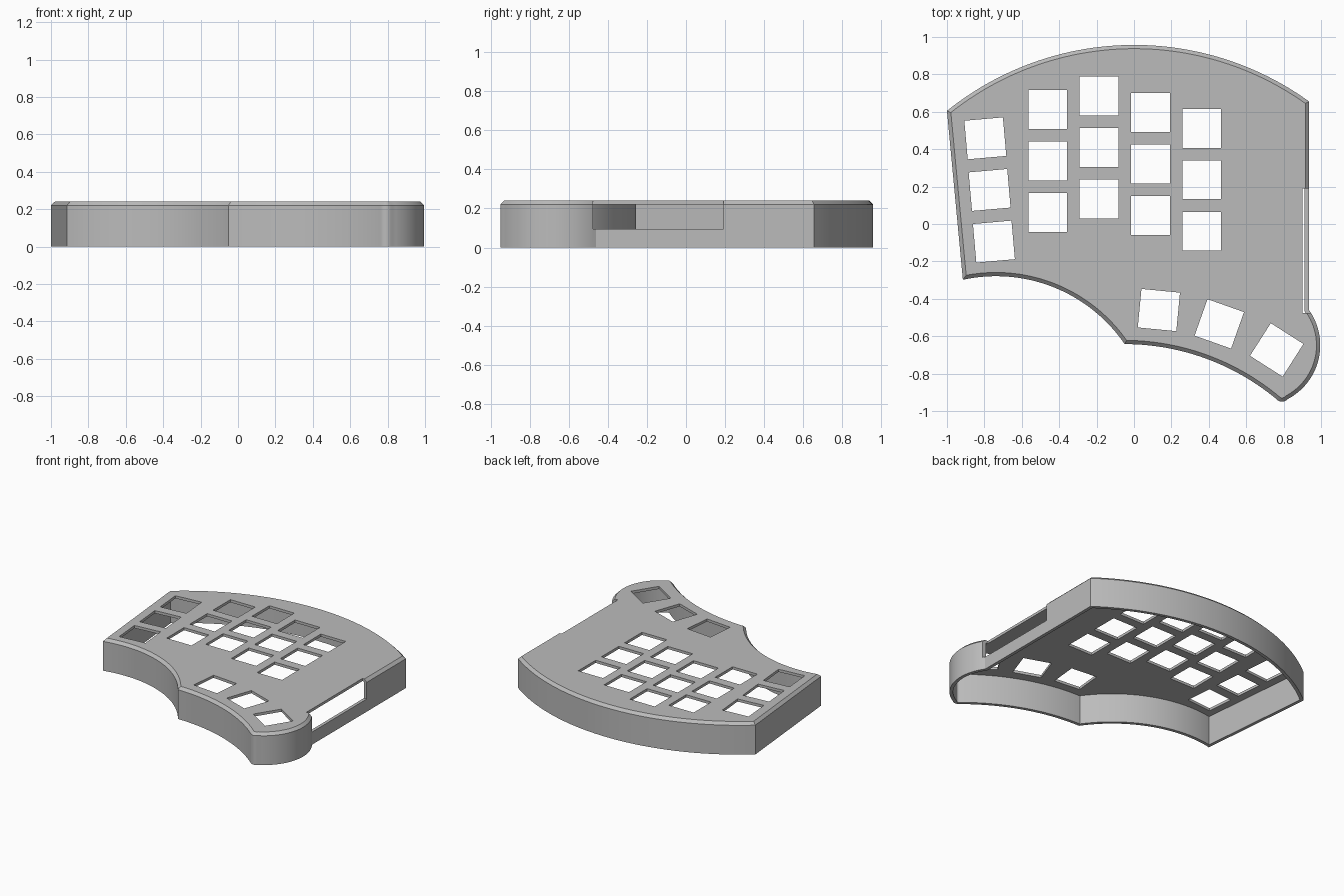
import bpy, bmesh, math
from mathutils import Vector, Matrix

cube = bpy.data.objects.get("Cube")
if cube:
    bpy.data.objects.remove(cube, do_unlink=True)

HEIGHT, CHAMFER, WALL = 0.24, 0.02, 0.024


def arc(p, q, bulge, n):
    """Points from p up to (not including) q, bulging to the right of travel."""
    p, q = Vector(p), Vector(q)
    d = q - p
    radius = (d.length_squared / 4 + bulge * bulge) / (2 * bulge)
    normal = Vector((d.y, -d.x)).normalized()
    centre = (p + q) / 2 + normal * (bulge - radius)
    sweep = 2 * math.asin(d.length / 2 / radius)
    return [centre + Matrix.Rotation(sweep * i / n, 2) @ (p - centre) for i in range(n)]


def inset(points, dist):
    """Mitred inward offset of a counterclockwise outline."""
    result = []
    for i, p in enumerate(points):
        a = (p - points[i - 1]).normalized()
        b = (points[(i + 1) % len(points)] - p).normalized()
        na, nb = Vector((-a.y, a.x)), Vector((-b.y, b.x))
        result.append(p + (na + nb) * dist / (1 + na.dot(nb)))
    return result


def make_object(name, bm):
    bmesh.ops.recalc_face_normals(bm, faces=bm.faces)
    mesh = bpy.data.meshes.new(name)
    bm.to_mesh(mesh)
    bm.free()
    obj = bpy.data.objects.new(name, mesh)
    bpy.context.collection.objects.link(obj)
    return obj


def add_box(bm, centre, size, angle=0):
    matrix = (Matrix.Translation(centre) @ Matrix.Rotation(math.radians(angle), 4, 'Z')
              @ Matrix.Diagonal((*size, 1)))
    bmesh.ops.create_cube(bm, size=1, matrix=matrix)


# Case outline: corners joined by arcs
back_right, back_left = (0.936, 0.655), (-1.0, 0.605)
front_left, front_mid = (-0.915, -0.298), (-0.05, -0.642)
tip_a, tip_b, lobe_end = (0.76, -0.935), (0.824, -0.935), (0.936, -0.46)
outline = (arc(back_right, back_left, 0.327, 48) + [Vector(back_left)]
           + arc(front_left, front_mid, -0.142, 32)
           + arc(front_mid, tip_a, -0.075, 28)
           + arc(tip_a, tip_b, 0.015, 6)
           + arc(tip_b, lobe_end, 0.11, 24) + [Vector(lobe_end)])

# Hollow shell: cavity ceiling, inner wall, rim, outer wall, chamfer, top
cavity = inset(outline, WALL)
shoulder = HEIGHT - CHAMFER
levels = [(cavity, shoulder), (cavity, 0), (outline, 0),
          (outline, shoulder), (inset(outline, CHAMFER), HEIGHT)]
bm = bmesh.new()
rings = [[bm.verts.new((p.x, p.y, z)) for p in pts] for pts, z in levels]
for lower, upper in zip(rings, rings[1:]):
    for i in range(len(lower)):
        j = (i + 1) % len(lower)
        bm.faces.new((lower[i], lower[j], upper[j], upper[i]))
bm.faces.new(rings[0])
bm.faces.new(rings[-1])
case = make_object("keyboard_case", bm)

# Key openings: straight columns, tilted outer column, thumb fan
PITCH, KEY = 0.275, 0.207
keys = [(x, y - PITCH * row, 0)
        for x, y in ((-0.461, 0.612), (-0.187, 0.684), (0.088, 0.596), (0.362, 0.511))
        for row in range(3)]
keys += [(-0.795 + 0.023 * row, 0.458 - 0.276 * row, 5) for row in range(3)]
keys += [(0.133, -0.46, -5.5), (0.456, -0.534, -19.5), (0.763, -0.673, -32.5)]
cut = bmesh.new()
for x, y, angle in keys:
    add_box(cut, (x, y, HEIGHT), (KEY, KEY, 0.12), angle)

# Side opening through the wall
add_box(cut, (0.94, -0.142, 0.2), (0.08, 0.666, 0.21))
cutter = make_object("opening_cutter", cut)
cutter.hide_render = True

mod = case.modifiers.new("openings", 'BOOLEAN')
mod.operation, mod.solver, mod.object = 'DIFFERENCE', 'EXACT', cutter
bpy.ops.object.select_all(action='DESELECT')
bpy.context.view_layer.objects.active = case
case.select_set(True)
bpy.ops.object.modifier_apply(modifier=mod.name)
bpy.data.objects.remove(cutter, do_unlink=True)

# Grey plastic
grey = bpy.data.materials.new("grey_plastic")
grey.use_nodes = True
colour = (0.5, 0.5, 0.5, 1)
grey.diffuse_color = colour
grey.node_tree.nodes["Principled BSDF"].inputs["Base Color"].default_value = colour
case.data.materials.clear()
case.data.materials.append(grey)
bpy.ops.object.shade_smooth_by_angle(angle=math.radians(25))
